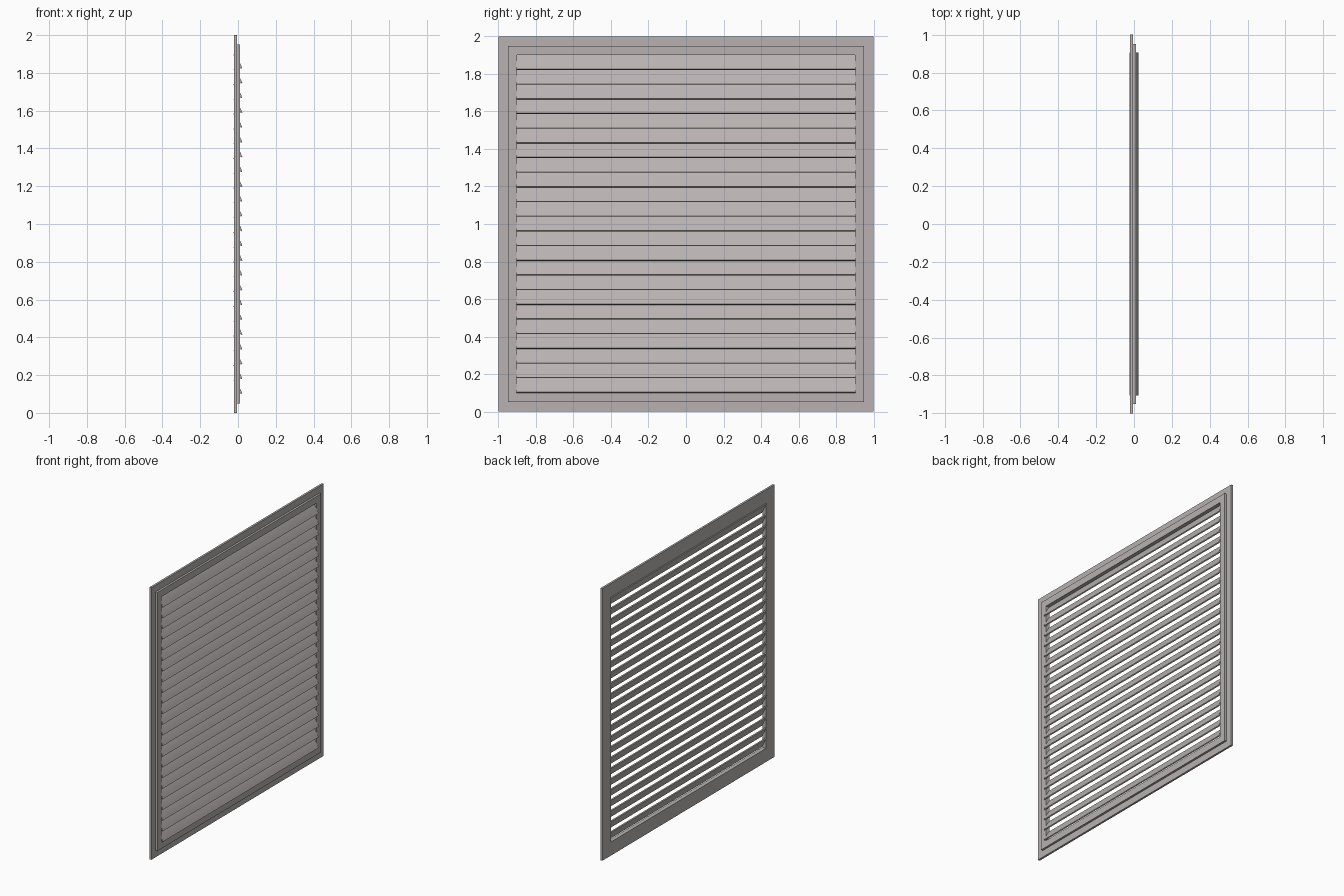
import bpy, bmesh, math

if "Cube" in bpy.data.objects:
    bpy.data.objects.remove(bpy.data.objects["Cube"])

metal = bpy.data.materials.new("warm_grey_metal")
metal.diffuse_color = (0.48, 0.445, 0.44, 1)
metal.use_nodes = True
metal.node_tree.nodes["Principled BSDF"].inputs["Base Color"].default_value = metal.diffuse_color


def extrude(name, profile, closed_path, smooth):
    """Sweep a profile of (x, y_or_radius, z) rings built as a list of point loops."""
    bm = bmesh.new()
    rings = [[bm.verts.new(p) for p in ring] for ring in profile]
    n, m = len(rings), len(rings[0])
    for i in range(n if closed_path else n - 1):
        a, b = rings[i], rings[(i + 1) % n]
        for j in range(m):
            k = (j + 1) % m
            bm.faces.new((a[j], a[k], b[k], b[j]))
    if not closed_path:
        bm.faces.new(rings[0])
        bm.faces.new(rings[-1])
    bmesh.ops.recalc_face_normals(bm, faces=bm.faces)
    me = bpy.data.meshes.new(name)
    bm.to_mesh(me)
    bm.free()
    me.materials.append(metal)
    ob = bpy.data.objects.new(name, me)
    bpy.context.collection.objects.link(ob)
    bpy.ops.object.select_all(action='DESELECT')
    ob.select_set(True)
    bpy.context.view_layer.objects.active = ob
    if smooth:
        bpy.ops.object.shade_smooth_by_angle(angle=math.radians(40))
    return ob


# Stepped frame: cross-section (x, half size) carried round the four corners
section = [(-0.02, 1.0), (-0.005, 1.0), (-0.005, 0.95),
           (0.01, 0.95), (0.01, 0.90), (-0.02, 0.90)]
corners = [(-1, -1), (1, -1), (1, 1), (-1, 1)]
extrude("frame", [[(x, sy * r, 1 + sz * r) for x, r in section]
                  for sy, sz in corners], True, False)

# Tilted louvre slats, high at the back and low at the front, gently bowed face
COUNT, PITCH = 23, 0.0783
LENGTH, THICK, TILT = 0.084, 0.010, math.radians(62)
along = (math.cos(TILT), -math.sin(TILT))
normal = (math.sin(TILT), math.cos(TILT))
outline = [(-0.5, -0.5), (-0.5, 0.35), (-0.25, 0.5), (0, 0.55),
           (0.25, 0.5), (0.5, 0.35), (0.5, -0.5)]
for i in range(COUNT):
    zc = 1 + (i - (COUNT - 1) / 2) * PITCH
    pts = [(u * LENGTH * along[0] + v * THICK * normal[0],
            zc + u * LENGTH * along[1] + v * THICK * normal[1]) for u, v in outline]
    extrude(f"slat_{i + 1}", [[(x, y, z) for x, z in pts]
                              for y in (-0.905, 0.905)], False, True)
